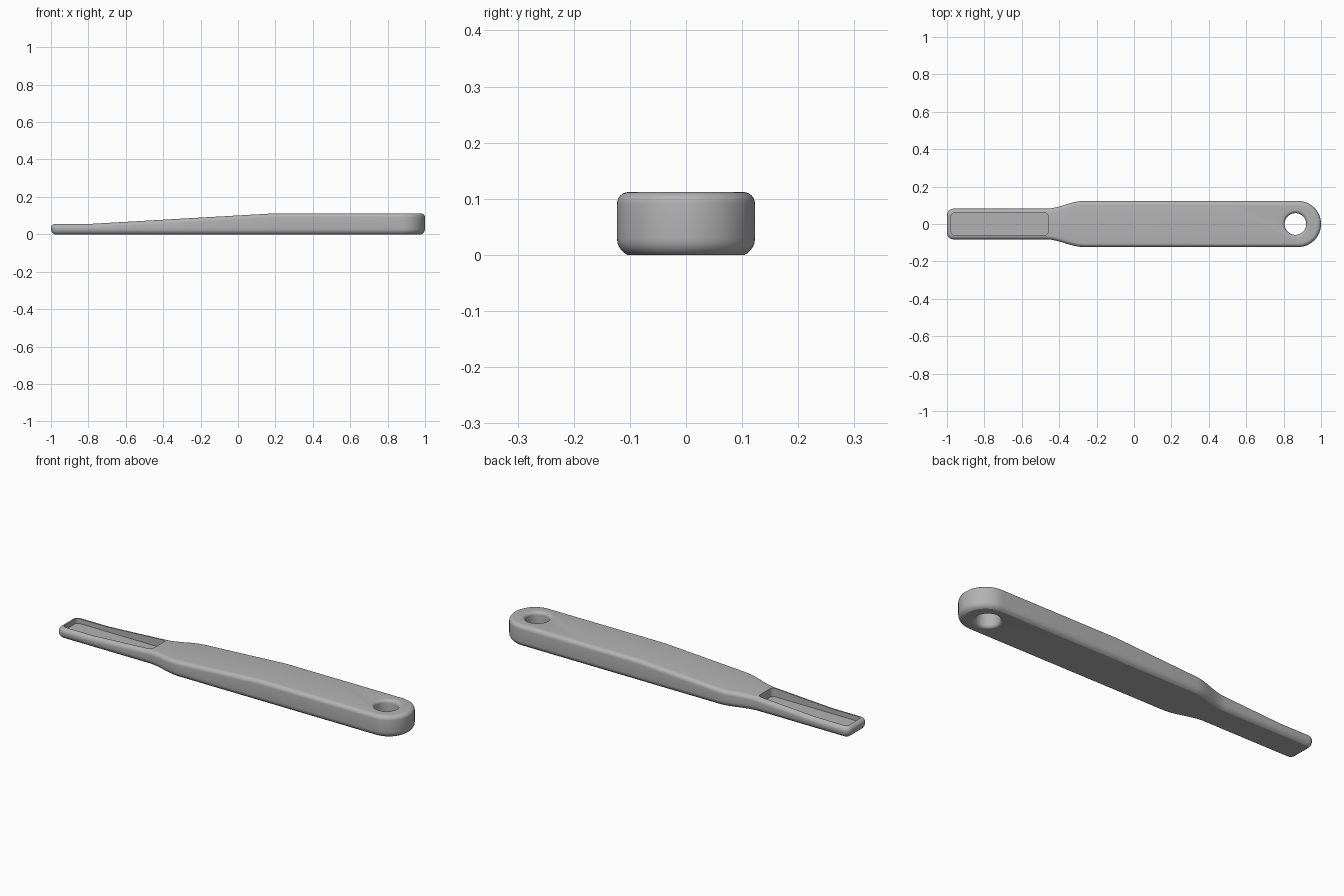
import bpy, bmesh, math

if "Cube" in bpy.data.objects:
    bpy.data.objects.remove(bpy.data.objects["Cube"])

grey = bpy.data.materials.new("matte grey")
grey.diffuse_color = (0.45, 0.45, 0.45, 1)
grey.use_nodes = True
grey.node_tree.nodes["Principled BSDF"].inputs["Base Color"].default_value = grey.diffuse_color

HALF_NECK, HALF_GRIP = 0.082, 0.123
HOLE_X, HOLE_R = 0.863, 0.058


def top_z(x):
    """Thin neck, straight ramp, then a level grip."""
    return 0.055 + 0.057 * min(max((x + 0.8) / 1.0, 0), 1)


def half_outline():
    """One long side of the plan shape, from the neck tip to the round end."""
    pts = [(-1, 0.026)]
    r = 0.035
    for i in range(9):
        a = math.pi - math.pi / 2 * i / 8
        pts.append((-1 + r + r * math.cos(a), HALF_NECK - r + r * math.sin(a)))
    pts += [(-0.8, HALF_NECK), (-0.6, HALF_NECK)]
    for i in range(17):
        t = i / 16
        s = t * t * (3 - 2 * t)
        pts.append((-0.47 + 0.2 * t, HALF_NECK + (HALF_GRIP - HALF_NECK) * s))
    pts += [(0, HALF_GRIP), (0.2, HALF_GRIP), (0.5, HALF_GRIP)]
    for i in range(24):
        a = math.pi / 2 * (1 - i / 24)
        pts.append((1 - HALF_GRIP * (1 - math.cos(a)), HALF_GRIP * math.sin(a)))
    return pts


def inset(pts, d):
    """Move the half outline inwards along its normals."""
    out = []
    for i, (x, y) in enumerate(pts):
        ax, ay = pts[i - 1] if i else (x, -y)
        bx, by = pts[i + 1] if i + 1 < len(pts) else (x, -y)
        tx, ty = bx - ax, by - ay
        n = math.hypot(tx, ty)
        out.append((x + ty / n * d, y - tx / n * d))
    return out


def finish(name, bm):
    bmesh.ops.recalc_face_normals(bm, faces=bm.faces)
    me = bpy.data.meshes.new(name)
    bm.to_mesh(me)
    bm.free()
    me.materials.append(grey)
    ob = bpy.data.objects.new(name, me)
    bpy.context.collection.objects.link(ob)
    return ob


# Handle body: stacked outlines with rounded rims, closed by cross strips
base = half_outline()
n = len(base)
levels = []
for i in range(6):
    a = math.radians(65) * (1 - i / 5)
    levels.append((0.032 * (1 - math.cos(a)),
                   lambda x, a=a: 0.029 * (1 - math.sin(a) / math.sin(math.radians(65)))))
for i in range(7):
    a = math.pi / 2 * i / 6
    levels.append((0.021 * (1 - math.cos(a)),
                   lambda x, a=a: top_z(x) - 0.021 * (1 - math.sin(a))))
bm = bmesh.new()
rings = []
for d, z in levels:
    half = inset(base, d)
    loop = half + [(x, -y) for x, y in reversed(half)]
    rings.append([bm.verts.new((x, y, z(x))) for x, y in loop])
for lo, hi in zip(rings, rings[1:]):
    for i in range(2 * n):
        j = (i + 1) % (2 * n)
        bm.faces.new((lo[i], lo[j], hi[j], hi[i]))
for ring in (rings[0], rings[-1]):
    for i in range(n - 1):
        bm.faces.new((ring[i], ring[i + 1], ring[2 * n - 2 - i], ring[2 * n - 1 - i]))
handle = finish("handle", bm)

# Hanging hole cutter: turned profile flaring at both faces
f = 0.016
profile = [(HOLE_R + f, -0.02)]
for i in range(7):
    a = math.pi / 2 * i / 6
    profile.append((HOLE_R + f * (1 - math.sin(a)), f * (1 - math.cos(a))))
profile += [(r, 0.112 - z) for r, z in reversed(profile)]
bm = bmesh.new()
S = 48
turned = [[bm.verts.new((HOLE_X + r * math.cos(2 * math.pi * k / S),
                         r * math.sin(2 * math.pi * k / S), z)) for k in range(S)]
          for r, z in profile]
for lo, hi in zip(turned, turned[1:]):
    for k in range(S):
        bm.faces.new((lo[k], lo[(k + 1) % S], hi[(k + 1) % S], hi[k]))
bm.faces.new(turned[0])
bm.faces.new(turned[-1])
hole = finish("hole_cutter", bm)

# Neck recess cutter: flat floor, rounded corners
bm = bmesh.new()
x0, x1, hy, r = -0.978, -0.46, 0.059, 0.018
corners = [(x1, hy, 0), (x0, hy, 1), (x0, -hy, 2), (x1, -hy, 3)]
plan = []
for cx, cy, q in corners:
    px = cx - r if cx == x1 else cx + r
    py = cy - r if cy > 0 else cy + r
    for i in range(6):
        a = math.pi / 2 * (q + i / 5)
        plan.append((px + r * math.cos(a), py + r * math.sin(a)))
floor = bm.faces.new([bm.verts.new((x, y, 0.03)) for x, y in plan])
up = bmesh.ops.extrude_face_region(bm, geom=[floor])
bmesh.ops.translate(bm, vec=(0, 0, 0.15),
                    verts=[v for v in up["geom"] if isinstance(v, bmesh.types.BMVert)])
recess = finish("recess_cutter", bm)

# Cut hole and recess out of the handle
for cutter in (hole, recess):
    mod = handle.modifiers.new(cutter.name, 'BOOLEAN')
    mod.operation = 'DIFFERENCE'
    mod.solver = 'EXACT'
    mod.object = cutter
bpy.context.view_layer.objects.active = handle
handle.select_set(True)
for mod in list(handle.modifiers):
    bpy.ops.object.modifier_apply(modifier=mod.name)
for cutter in (hole, recess):
    bpy.data.objects.remove(cutter)
bpy.ops.object.shade_smooth_by_angle(angle=math.radians(22))
